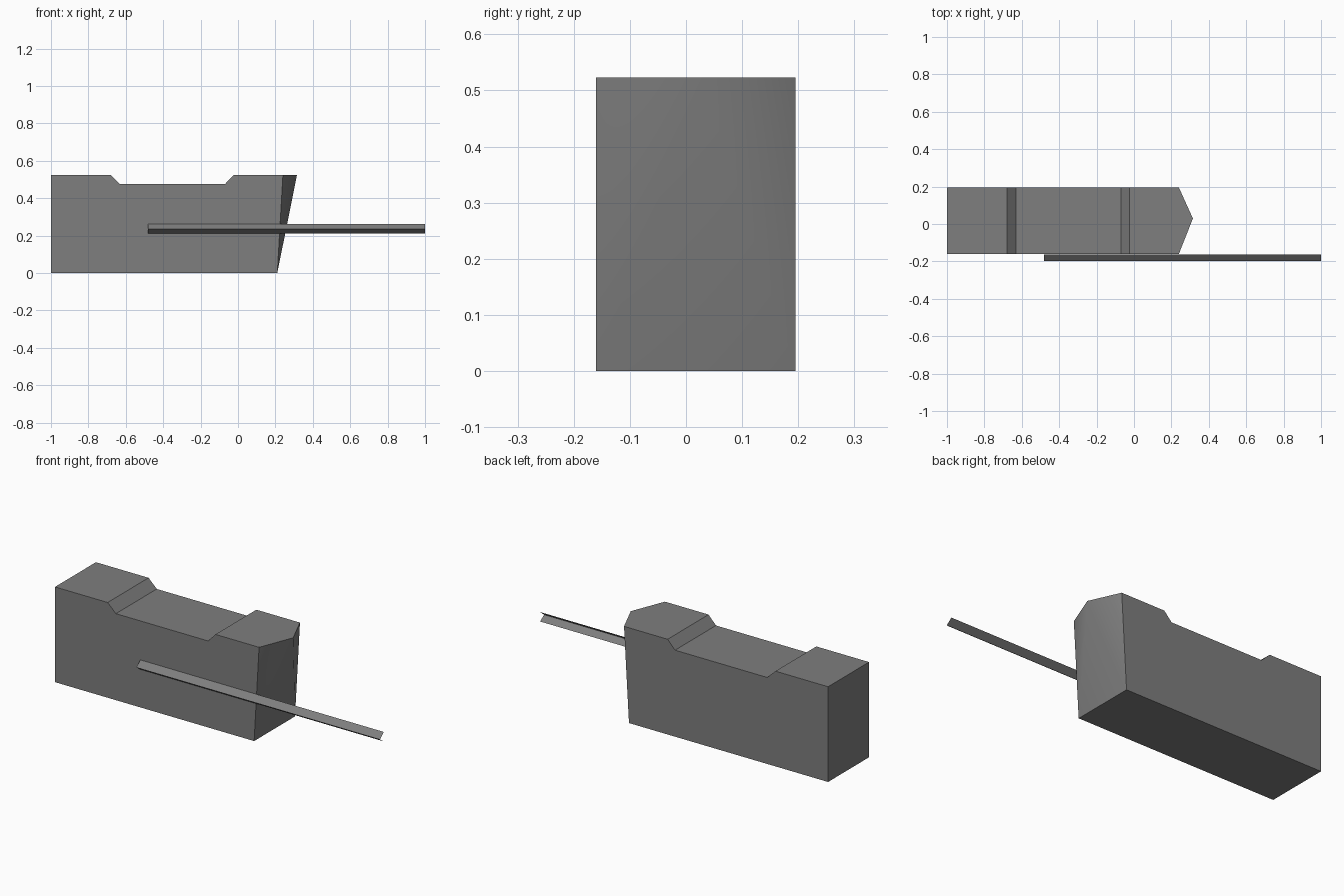
import bpy, bmesh, math

cube = bpy.data.objects.get("Cube")
if cube:
    bpy.data.objects.remove(cube, do_unlink=True)

# Single grey finish
grey = bpy.data.materials.new("dark_grey")
grey.use_nodes = True
colour = (0.21, 0.21, 0.21, 1)
grey.diffuse_color = colour
grey.node_tree.nodes["Principled BSDF"].inputs["Base Color"].default_value = colour


def finish(bm, name):
    mesh = bpy.data.meshes.new(name)
    bm.to_mesh(mesh)
    bm.free()
    mesh.materials.append(grey)
    obj = bpy.data.objects.new(name, mesh)
    bpy.context.collection.objects.link(obj)
    return obj


# Hull: side profile with a sunken deck, swept across the width
FRONT, BACK, TOP, DECK = -0.16, 0.195, 0.523, 0.475
profile = [(-1, 0), (0.21, 0), (0.24, TOP), (-0.025, TOP), (-0.07, DECK),
           (-0.63, DECK), (-0.68, TOP), (-1, TOP)]
bm = bmesh.new()
near = [bm.verts.new((x, FRONT, z)) for x, z in profile]
far = [bm.verts.new((x, BACK, z)) for x, z in profile]
bm.faces.new(near)
bm.faces.new(far[::-1])
apex = bm.verts.new((0.315, (FRONT + BACK) / 2 + 0.012, TOP))
for i in range(len(profile)):
    j = (i + 1) % len(profile)
    if i == 1:
        # Pointed bow: three facets meeting at the raised tip
        bow = [bm.faces.new(f) for f in ((near[1], far[1], apex),
                                         (near[2], near[1], apex),
                                         (far[1], far[2], apex))]
        for face in bow:
            face.smooth = True
    elif i == 2:
        # Foredeck reaches out to the tip
        bm.faces.new((near[2], apex, far[2], far[3], near[3]))
    else:
        bm.faces.new((near[i], near[j], far[j], far[i]))
bmesh.ops.recalc_face_normals(bm, faces=bm.faces)
hull = finish(bm, "hull")
bpy.context.view_layer.objects.active = hull
hull.select_set(True)
bpy.ops.object.shade_smooth_by_angle(angle=math.radians(40))
hull.select_set(False)

# Side rail: open V-shaped strip along the front side
bm = bmesh.new()
section = [(-0.162, 0.262), (-0.197, 0.234), (-0.162, 0.21)]
ends = [[bm.verts.new((x, y, z)) for y, z in section] for x in (-0.48, 1)]
for i in range(2):
    bm.faces.new((ends[0][i], ends[0][i + 1], ends[1][i + 1], ends[1][i]))
finish(bm, "side_rail")
